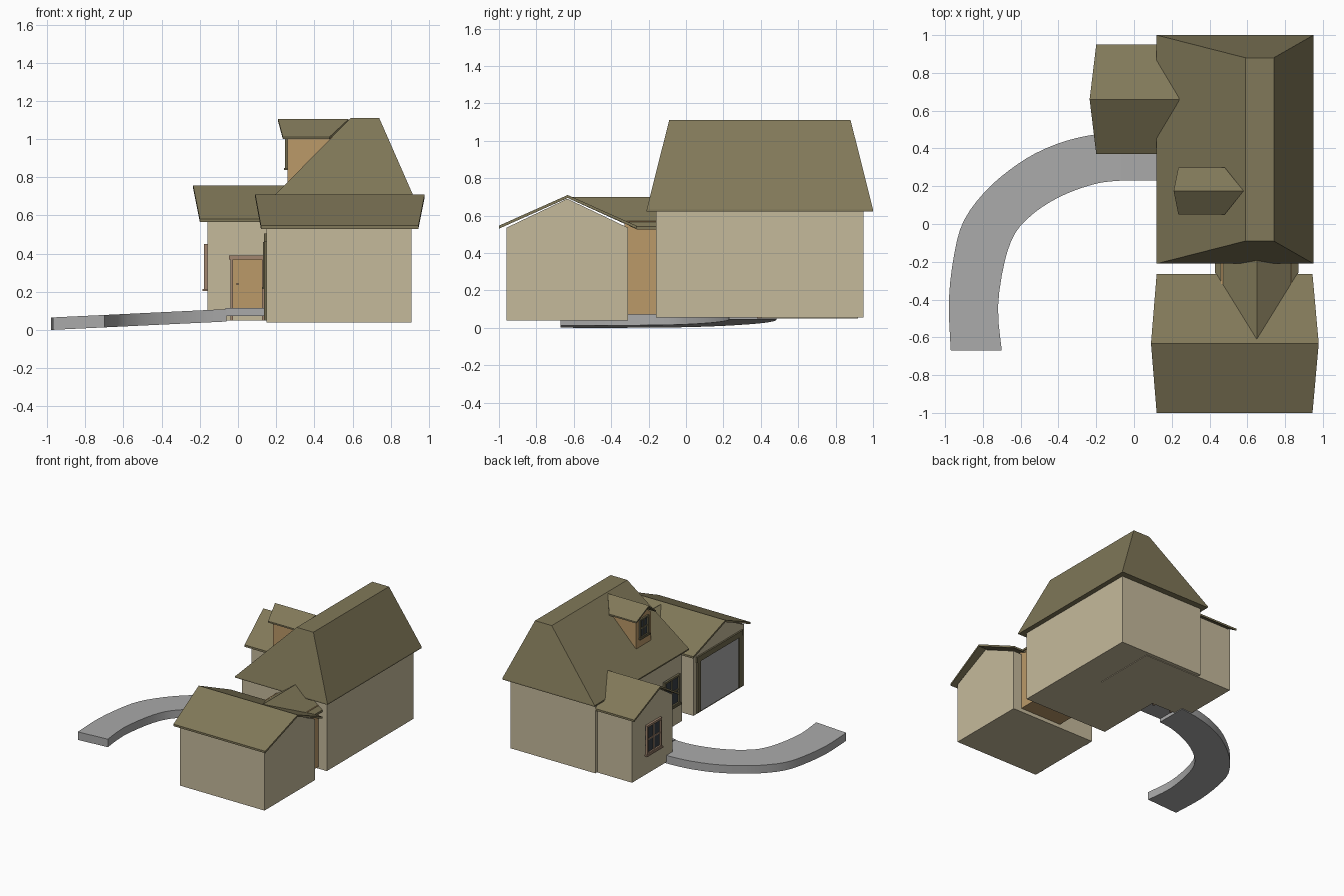
import bpy

if "Cube" in bpy.data.objects:
    bpy.data.objects.remove(bpy.data.objects["Cube"])


def material(name, rgb):
    m = bpy.data.materials.new(name)
    m.diffuse_color = (*rgb, 1)
    m.use_nodes = True
    m.node_tree.nodes["Principled BSDF"].inputs["Base Color"].default_value = m.diffuse_color
    return m


ROOF = material("olive_roof", (0.22, 0.19, 0.10))
WALL = material("cream_wall", (0.56, 0.49, 0.33))
WOOD = material("wood", (0.50, 0.32, 0.14))
TRIM = material("brown_trim", (0.36, 0.24, 0.16))
POST = material("olive_trim", (0.16, 0.14, 0.075))
GLASS = material("dark_glass", (0.04, 0.05, 0.06))
STONE = material("stone", (0.40, 0.40, 0.40))


def mesh(name, verts, faces, mat):
    me = bpy.data.meshes.new(name)
    me.from_pydata(verts, [], faces)
    import bmesh
    bm = bmesh.new()
    bm.from_mesh(me)
    bmesh.ops.recalc_face_normals(bm, faces=bm.faces)
    bm.to_mesh(me)
    bm.free()
    me.materials.append(mat)
    ob = bpy.data.objects.new(name, me)
    bpy.context.collection.objects.link(ob)
    return ob


def loft(name, rings, mat):
    """Closed solid through rings with equal point counts."""
    n = len(rings[0])
    faces = [tuple(range(n)), tuple(range((len(rings) - 1) * n, len(rings) * n))]
    for k in range(len(rings) - 1):
        for i in range(n):
            j = (i + 1) % n
            faces.append((k * n + i, k * n + j, k * n + n + j, k * n + n + i))
    return mesh(name, [p for r in rings for p in r], faces, mat)


def rect(x, y, z):
    return [(x[0], y[0], z), (x[1], y[0], z), (x[1], y[1], z), (x[0], y[1], z)]


def box(name, x, y, z, mat):
    return loft(name, [rect(x, y, z[0]), rect(x, y, z[1])], mat)


def gable_walls(name, x, y, z, peak, mat):
    """House-shaped prism with its ridge along x."""
    mid = (y[0] + y[1]) / 2
    prof = [(y[0], z[0]), (y[1], z[0]), (y[1], z[1]), (mid, peak), (y[0], z[1])]
    return loft(name, [[(a, *p) for p in prof] for a in x], mat)


def gable_roof(name, eave, ridge, across, z_eave, z_ridge, t=0.016, along_y=False):
    """Two sloping slabs; eave and ridge lengths may differ."""
    mid = (across[0] + across[1]) / 2
    rings = []
    for k in (0, 1):
        top = [(eave[k], across[0], z_eave + t), (ridge[k], mid, z_ridge),
               (eave[k], across[1], z_eave + t)]
        low = [(a, c, z - t) for a, c, z in reversed(top)]
        rings.append([(c, a, z) if along_y else (a, c, z) for a, c, z in top + low])
    faces = []
    for i in range(6):
        j = (i + 1) % 6
        faces.append((i, j, 6 + j, 6 + i))
    for o in (0, 6):
        faces += [(o, o + 1, o + 4, o + 5), (o + 1, o + 2, o + 3, o + 4)]
    return mesh(name, rings[0] + rings[1], faces, ROOF)


def window(name, x, y, z, frame_mat, depth=0.018, b=0.016):
    """Sash window on a wall that faces -x."""
    xs = (x - depth, x + 0.01)
    for i in (0, 1):
        s = (y[i], y[i] + b) if i == 0 else (y[i] - b, y[i])
        box(f"{name}_jamb_{i}", xs, s, z, frame_mat)
        r = (z[i], z[i] + b) if i == 0 else (z[i] - b, z[i])
        box(f"{name}_rail_{i}", xs, y, r, frame_mat)
    box(name + "_glass", (x - depth * 0.3, x + 0.01), y, z, GLASS)
    ym, zm = sum(y) / 2, sum(z) / 2
    bar = (x - depth * 0.6, x + 0.01)
    box(name + "_mullion", bar, (ym - 0.004, ym + 0.004), z, frame_mat)
    box(name + "_crossbar", bar, y, (zm - 0.005, zm + 0.005), frame_mat)
    box(name + "_sill", (x - depth * 1.4, x + 0.01), (y[0] - 0.008, y[1] + 0.008),
        (z[0] - 0.006, z[0] + 0.004), frame_mat)


# Main house with steep hipped roof
box("main_walls", (0.15, 0.91), (-0.16, 0.95), (0.055, 0.635), WALL)
loft("main_roof", [rect((0.12, 0.95), (-0.21, 1.0), 0.622),
                   rect((0.12, 0.95), (-0.21, 1.0), 0.632),
                   rect((0.59, 0.74), (-0.09, 0.88), 1.11)], ROOF)
window("main_window", 0.15, (-0.12, 0.08), (0.22, 0.46), POST)

# Left wing
gable_walls("wing_walls", (-0.16, 0.65), (0.40, 0.92), (0.05, 0.57), 0.74, WALL)
gable_roof("wing_roof", (-0.20, 0.15), (-0.235, 0.24), (0.37, 0.95), 0.565, 0.757)
window("wing_window", -0.16, (0.56, 0.75), (0.21, 0.45), TRIM)

# Dormer
gable_walls("dormer_walls", (0.26, 0.55), (0.08, 0.27), (0.77, 1.005), 1.085, WOOD)
gable_roof("dormer_roof", (0.235, 0.48), (0.21, 0.58), (0.05, 0.30), 1.0, 1.105, 0.012)
window("dormer_window", 0.26, (0.12, 0.23), (0.845, 1.0), POST, 0.014, 0.012)

# Garage with door on its left side
gable_walls("garage_walls", (0.15, 0.91), (-0.96, -0.31), (0.04, 0.535), 0.69, WALL)
gable_roof("garage_roof", (0.12, 0.945), (0.09, 0.978), (-1.0, -0.265), 0.53, 0.71)
box("garage_door", (0.144, 0.16), (-0.88, -0.39), (0.05, 0.46), STONE)
for i, (a, b) in enumerate([(-0.92, -0.88), (-0.39, -0.35)]):
    box(f"garage_post_{i}", (0.137, 0.16), (a, b), (0.05, 0.50), POST)
box("garage_lintel", (0.137, 0.16), (-0.93, -0.34), (0.46, 0.505), POST)

# Link between house and garage
box("link_walls", (0.46, 0.835), (-0.33, -0.14), (0.07, 0.57), WOOD)
gable_roof("link_roof", (-0.26, -0.12), (-0.61, -0.12), (0.43, 0.87), 0.525, 0.70,
           along_y=True)

# Front door on the wing
box("front_door", (-0.025, 0.125), (0.388, 0.41), (0.10, 0.37), WOOD)
for i, (a, b) in enumerate([(-0.04, -0.025), (0.125, 0.14)]):
    box(f"door_jamb_{i}", (a, b), (0.38, 0.41), (0.05, 0.385), TRIM)
box("door_head", (-0.048, 0.148), (0.378, 0.41), (0.37, 0.39), TRIM)
box("door_knob", (-0.008, 0.002), (0.372, 0.39), (0.235, 0.245), TRIM)

# Landing and curved path
box("landing", (-0.065, 0.15), (0.23, 0.42), (0.072, 0.115), STONE)
outer = [(-0.06, 0.485), (-0.20, 0.475), (-0.36, 0.44), (-0.52, 0.375), (-0.66, 0.285),
         (-0.79, 0.17), (-0.90, 0.02), (-0.95, -0.15), (-0.98, -0.40), (-0.97, -0.67)]
inner = [(-0.06, 0.23), (-0.17, 0.22), (-0.28, 0.19), (-0.38, 0.15), (-0.47, 0.10),
         (-0.55, 0.04), (-0.63, -0.05), (-0.685, -0.20), (-0.72, -0.44), (-0.70, -0.67)]


def smooth_points(pts, steps=3):
    out = []
    for i in range(len(pts) - 1):
        p = [pts[max(0, min(len(pts) - 1, i + k))] for k in (-1, 0, 1, 2)]
        for s in range(steps):
            t = s / steps
            out.append(tuple(0.5 * (2 * b + (c - a) * t + (2 * a - 5 * b + 4 * c - d) * t ** 2
                                    + (3 * b - a - 3 * c + d) * t ** 3)
                             for a, b, c, d in zip(*p)))
    return out + [pts[-1]]


def at(p, h):
    return (p[0], p[1], max(0, 0.044 * (p[0] + 0.98) / 0.92) + h)


path = loft("path", [[at(a, 0), at(b, 0), at(b, 0.065), at(a, 0.065)]
                     for a, b in zip(smooth_points(outer), smooth_points(inner))], STONE)
bpy.context.view_layer.objects.active = path
path.select_set(True)
bpy.ops.object.shade_smooth_by_angle()
